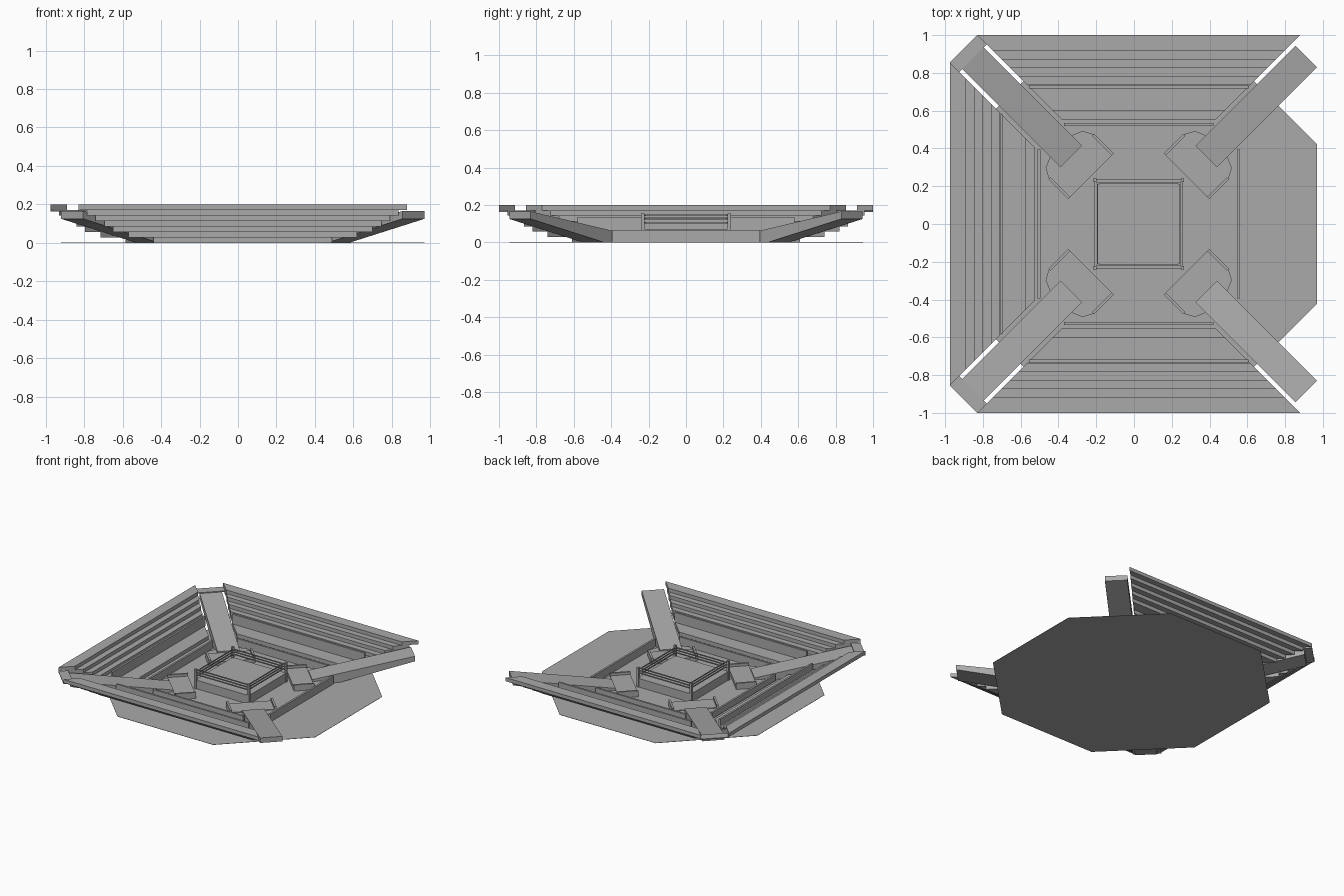
import bpy, bmesh, math
from mathutils import Matrix, Vector

cube = bpy.data.objects.get("Cube")
if cube:
    bpy.data.objects.remove(cube, do_unlink=True)

grey = bpy.data.materials.new("plain grey")
grey.use_nodes = True
colour = (0.4, 0.4, 0.4, 1)
grey.diffuse_color = colour
grey.node_tree.nodes["Principled BSDF"].inputs["Base Color"].default_value = colour

CENTRE = 0.025   # arena centre along x
GAP = 0.145      # stand rows are mitred to leave aisles for the ramps


def prism(name, points, depth, angle=0):
    """Extrude a planar 3D outline along a vector, then turn it about the arena centre."""
    bm = bmesh.new()
    face = bm.faces.new([bm.verts.new(p) for p in points])
    new = bmesh.ops.extrude_face_region(bm, geom=[face])["geom"]
    bmesh.ops.translate(bm, vec=Vector(depth),
                        verts=[v for v in new if isinstance(v, bmesh.types.BMVert)])
    bmesh.ops.recalc_face_normals(bm, faces=bm.faces)
    bm.transform(Matrix.Translation((CENTRE, 0, 0)) @ Matrix.Rotation(math.radians(angle), 4, 'Z'))
    mesh = bpy.data.meshes.new(name)
    bm.to_mesh(mesh)
    bm.free()
    mesh.materials.append(grey)
    obj = bpy.data.objects.new(name, mesh)
    bpy.context.collection.objects.link(obj)
    return obj


def slab(name, outline, low, high, angle=0):
    return prism(name, [(x, y, low) for x, y in outline], (0, 0, high - low), angle)


def block(name, x0, x1, y0, y1, low, high, angle=0):
    return slab(name, [(x0, y0), (x1, y0), (x1, y1), (x0, y1)], low, high, angle)


# Octagonal floor
a, b = 0.945, 0.42
slab("floor", [(a, -b), (a, b), (b, a), (-b, a), (-a, b), (-a, -b), (-b, -a), (b, -a)], 0, 0.002)

# Tiered stands on three sides: inner and outer radius of each row
rows = [(0.55, 0.61), (0.6, 0.74)] + [(0.735 + 0.045 * i, 0.82 + 0.045 * i) for i in range(5)]
step = 0.2 / len(rows)
for side, angle in (("left", 90), ("front", 180), ("back", 0)):
    side = {"left": "right"}.get(side, side)
    for i, (r0, r1) in enumerate(rows):
        h0, h1 = r0 - GAP, r1 - GAP
        slab(f"{side}_stand_row_{i + 1}", [(-h0, r0), (h0, r0), (h1, r1), (-h1, r1)],
             i * step, (i + 1) * step, angle)
    # Parapet before the upper tier
    block(f"{side}_upper_parapet", -0.58, 0.58, 0.718, 0.733, 2 * step, 0.135, angle)

# Low barrier on all four sides
for i in range(4):
    block(f"barrier_{i + 1}", -0.395, 0.395, 0.52, 0.535, 0, 0.065, 90 * i)

# Diagonal ramps with entrance platforms at their feet
profile = [(0.506, 0), (0.506, 0.04), (1.255, 0.165), (1.255, 0.125), (0.7, 0)]
w = 0.081
for i in range(4):
    turn = 45 + 90 * i
    prism(f"ramp_{i + 1}", [(d, -w, z) for d, z in profile], (0, 2 * w, 0), turn)
    block(f"entrance_platform_{i + 1}", 0.357, 0.506, -0.17, 0.17, 0, 0.03, turn)
    arc = [(0.5 + 0.1 * math.cos(t), 0.17 * math.sin(t))
           for t in (math.pi * (k / 5 - 0.5) for k in range(6))]
    slab(f"entrance_apron_{i + 1}", arc, 0, 0.025, turn)
    for s in (-1, 1):
        block(f"entrance_wall_{i + 1}", 0.357, 0.506, s * 0.155, s * 0.17, 0, 0.05, turn)

# Corner landings joining the stands
for i in (1, 2):
    d, h = 1.855 / math.sqrt(2), GAP / math.sqrt(2)
    slab(f"corner_landing_{i}", [(1.24, -h), (d, -h), (d, h), (1.24, h)], 0.163, 0.17, 45 + 90 * i)

# Central ring: platform, corner posts, ropes and turnbuckles
R = 0.235
block("ring_platform", -R, R, -R, R, 0, 0.07)
for i in range(4):
    turn = 90 * i
    block(f"ring_post_{i + 1}", R - 0.012, R + 0.006, R - 0.012, R + 0.006, 0, 0.155, turn)
    for z in (0.105, 0.125, 0.145):
        block(f"ring_rope_{i + 1}", -R + 0.016, R - 0.016, R - 0.02, R - 0.014, z - 0.004, z + 0.004, turn)
        block(f"turnbuckle_{i + 1}", 0.295, 0.322, -0.004, 0.004, z - 0.004, z + 0.004, turn + 45)
